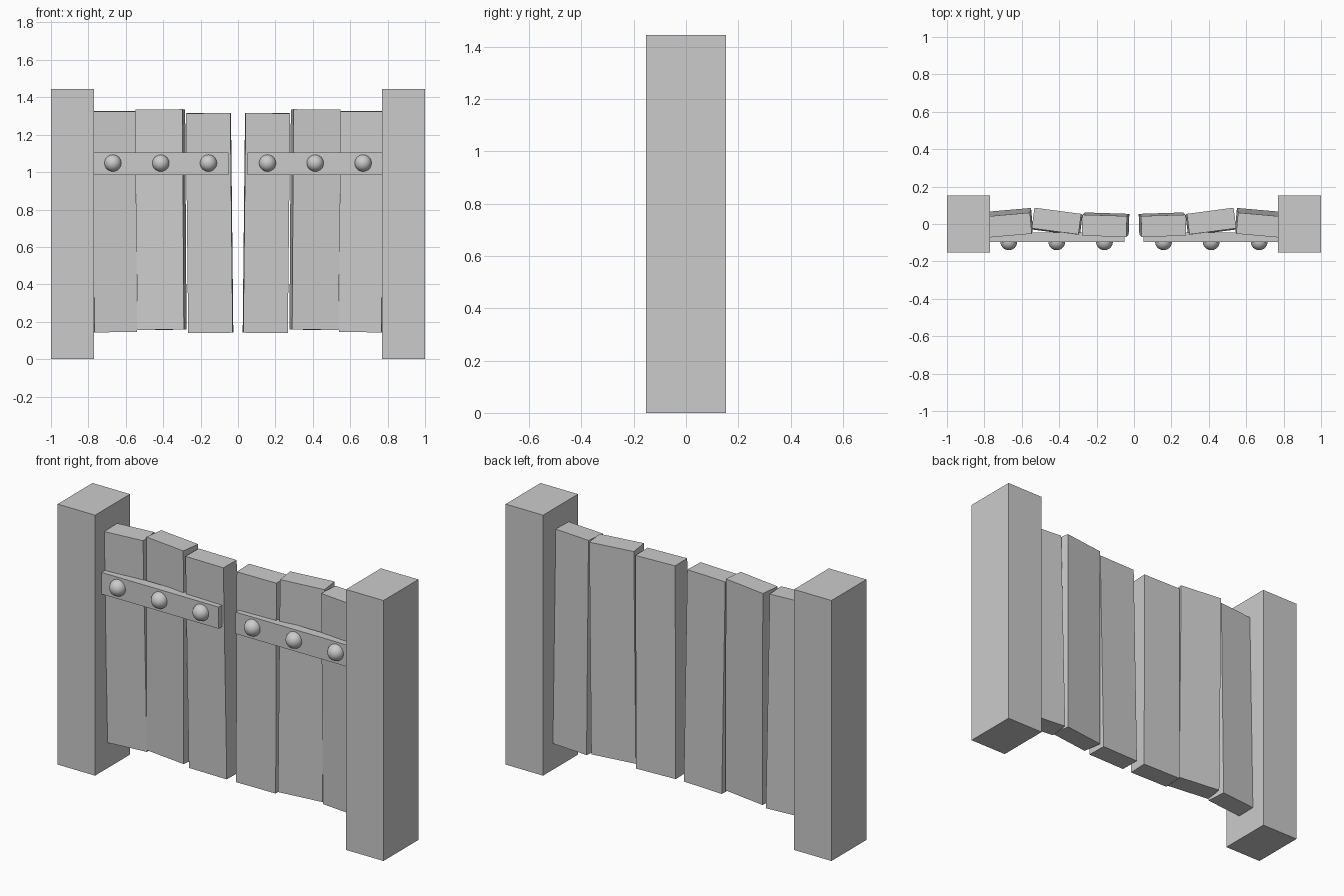
import bpy
from math import radians

if "Cube" in bpy.data.objects:
    bpy.data.objects.remove(bpy.data.objects["Cube"])


def box(name, center, size, rot=(0, 0, 0)):
    bpy.ops.mesh.primitive_cube_add(size=1, location=center)
    ob = bpy.context.object
    ob.name = name
    ob.scale = size
    ob.rotation_euler = [radians(a) for a in rot]
    return ob


# Left-leaf planks: centre, size, tilt in degrees
PLANKS = [
    ((-0.662, 0.007, 0.735), (0.228, 0.113, 1.18), (1.2, -0.4, 5)),
    ((-0.411, 0.012, 0.746), (0.252, 0.111, 1.178), (-0.3, -0.4, -7.5)),
    ((-0.152, -0.004, 0.728), (0.238, 0.112, 1.175), (0.6, -0.6, -1.8)),
]

for side, s in (("left", 1), ("right", -1)):
    # Gate post
    box(f"{side}_post", (-0.885 * s, 0, 0.7225), (0.23, 0.306, 1.445))

    # Crooked planks, mirrored across the gate opening
    for i, (c, size, r) in enumerate(PLANKS):
        box(f"{side}_plank_{i + 1}", (c[0] * s, c[1], c[2]), size,
            (r[0], r[1] * s, r[2] * s))

    # Cross bar on the front
    box(f"{side}_cross_bar", (-0.412 * s, -0.07, 1.045), (0.72, 0.05, 0.12))

    # Round bolt heads
    for i, x in enumerate((-0.669, -0.413, -0.158)):
        bpy.ops.mesh.primitive_uv_sphere_add(
            segments=32, ring_count=16, radius=0.045,
            location=(x * s, -0.095, 1.048))
        bolt = bpy.context.object
        bolt.name = f"{side}_bolt_{i + 1}"
        bpy.ops.object.shade_smooth()
